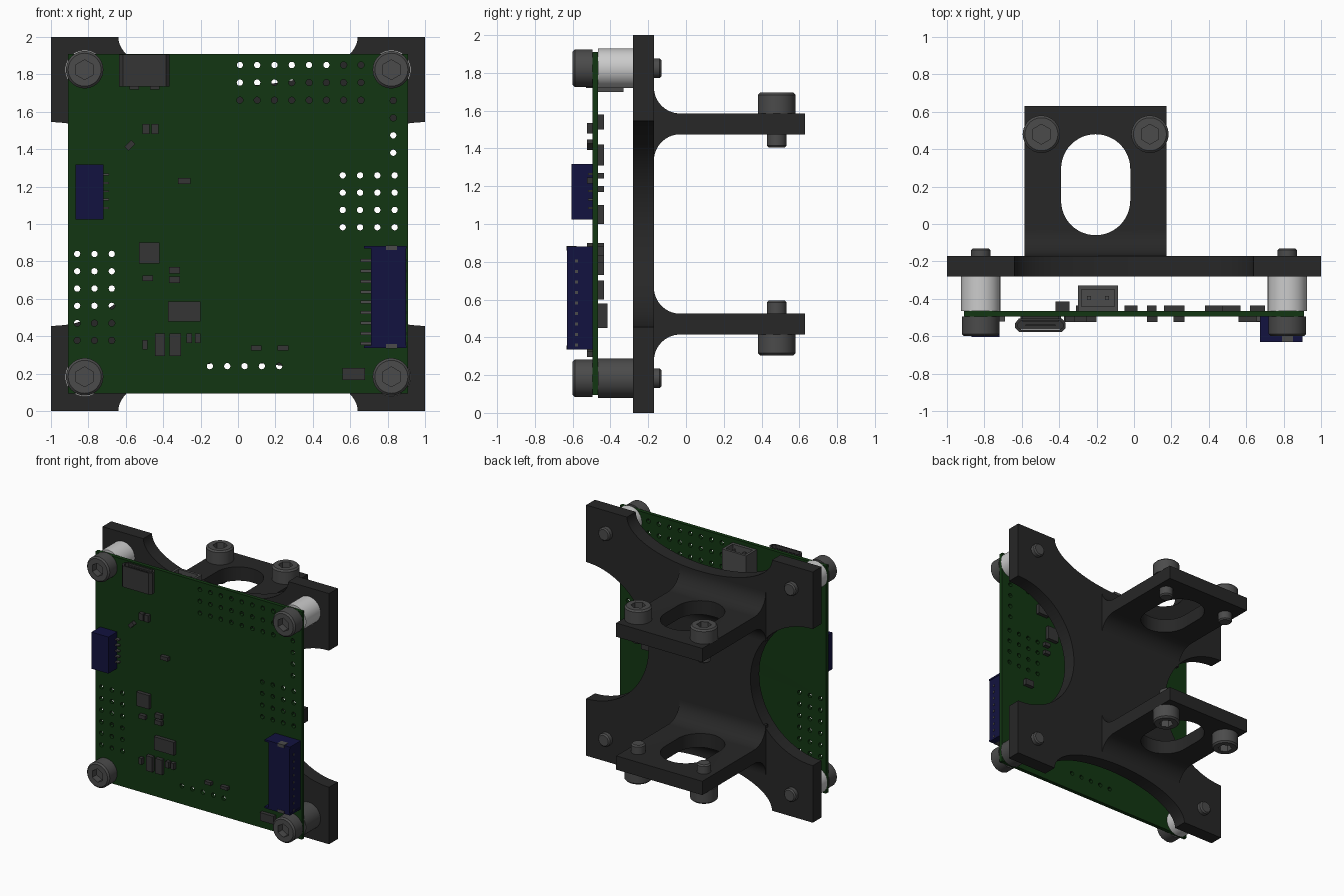
import bpy, bmesh
from math import sin, cos, pi, radians
from mathutils import Matrix, Vector

if "Cube" in bpy.data.objects:
    bpy.data.objects.remove(bpy.data.objects["Cube"])


def material(name, rgb):
    m = bpy.data.materials.new(name)
    m.diffuse_color = (*rgb, 1)
    m.use_nodes = True
    m.node_tree.nodes["Principled BSDF"].inputs["Base Color"].default_value = m.diffuse_color
    return m


BLACK = material("black_plastic", (.02, .02, .02))
STEEL = material("dark_steel", (.07, .07, .07))
CHIP = material("chip_grey", (.035, .035, .035))
GREEN = material("board_green", (.006, .037, .006))
BLUE = material("connector_blue", (.006, .006, .05))

XY = Matrix.Identity(4)
XZ = Matrix(((1, 0, 0, 0), (0, 0, -1, 0), (0, 1, 0, 0), (0, 0, 0, 1)))
YZ = Matrix(((0, 0, 1, 0), (1, 0, 0, 0), (0, 1, 0, 0), (0, 0, 0, 1)))


def finish(name, bm, mat=None):
    bmesh.ops.recalc_face_normals(bm, faces=bm.faces)
    me = bpy.data.meshes.new(name)
    bm.to_mesh(me)
    bm.free()
    ob = bpy.data.objects.new(name, me)
    bpy.context.collection.objects.link(ob)
    if mat:
        me.materials.append(mat)
    return ob


def prism(name, loops, plane, lo, hi, mat=None):
    """Flat outline with holes, extruded between lo and hi along the plane normal."""
    cu = bpy.data.curves.new(name, 'CURVE')
    cu.dimensions, cu.fill_mode, cu.extrude = '2D', 'BOTH', (hi - lo) / 2
    for pts in loops:
        s = cu.splines.new('POLY')
        s.points.add(len(pts) - 1)
        for p, (u, v) in zip(s.points, pts):
            p.co = (u, v, 0, 1)
        s.use_cyclic_u = True
    tmp = bpy.data.objects.new(name + "_outline", cu)
    bpy.context.collection.objects.link(tmp)
    dg = bpy.context.evaluated_depsgraph_get()
    me = bpy.data.meshes.new_from_object(tmp.evaluated_get(dg))
    bm = bmesh.new()
    bm.from_mesh(me)
    bpy.data.objects.remove(tmp)
    bmesh.ops.remove_doubles(bm, verts=bm.verts, dist=1e-5)
    mid = (lo + hi) / 2 * (-1 if plane is XZ else 1)
    bm.transform(plane @ Matrix.Translation((0, 0, mid)))
    return finish(name, bm, mat)


def arc(cx, cy, rx, ry, a0, a1, n=16):
    return [(cx + rx * cos(radians(a0 + (a1 - a0) * i / n)),
             cy + ry * sin(radians(a0 + (a1 - a0) * i / n))) for i in range(n + 1)]


def circle(cx, cy, r, n):
    return arc(cx, cy, r, r, 0, 360, n)[:-1]


def boxes(name, items, mat):
    """One object from boxes given as (x0, x1, y0, y1, z0, z1)."""
    bm = bmesh.new()
    for x0, x1, y0, y1, z0, z1 in items:
        m = (Matrix.Translation(((x0 + x1) / 2, (y0 + y1) / 2, (z0 + z1) / 2))
             @ Matrix.Diagonal((x1 - x0, y1 - y0, z1 - z0, 1)))
        bmesh.ops.create_cube(bm, size=1, matrix=m)
    return finish(name, bm, mat)


def turned(name, rings, pos, axis, mat=None, n=48):
    """Stack of (height, radius, is_hex) rings, capped at both ends."""
    bm = bmesh.new()
    rows = []
    for h, r, hexa in rings:
        row = []
        for i in range(n):
            a = 2 * pi * i / n
            k = r / cos((a + pi / 6) % (pi / 3) - pi / 6) if hexa else r
            row.append(bm.verts.new((k * cos(a), k * sin(a), h)))
        rows.append(row)
    for a, b in zip(rows, rows[1:]):
        for i in range(n):
            j = (i + 1) % n
            bm.faces.new((a[i], a[j], b[j], b[i]))
    bm.faces.new(rows[0])
    bm.faces.new(rows[-1])
    bm.transform(Matrix.Translation(pos) @ Vector(axis).to_track_quat('Z', 'Y').to_matrix().to_4x4())
    return finish(name, bm, mat)


def cap_screw(name, pos, axis, length, head):
    turned(name, [(-length, .042, 0), (.01 - length, .052, 0), (0, .052, 0), (0, .1, 0),
                  (head - .012, .1, 0), (head, .088, 0), (head, .046, 1), (head - .055, .046, 1)],
           pos, axis, STEEL)


# X-shaped mounting plate with four scooped sides
outline = ([(1, 2)] + arc(1, 1, .55, .545, 90, 270, 40) + [(1, 0)] + arc(0, 0, .64, .26, 0, 180, 40)
           + [(-1, 0)] + arc(-1, 1, .55, .545, -90, 90, 40) + [(-1, 2)] + arc(0, 2, .64, .26, 180, 360, 40))
prism("mounting_plate", [outline], XZ, -.28, -.17, BLACK)

# Two filleted flanges, each with a rounded slot
profile = ([(-.2, 1.725)] + arc(-.03, 1.725, .14, .14, 180, 270) + [(.63, 1.585), (.63, 1.475)]
           + arc(-.03, 1.335, .14, .14, 90, 180) + [(-.2, 1.335)])
slot = arc(-.205, .295, .185, .185, 0, 180, 24) + arc(-.205, .125, .185, .185, 180, 360, 24)
cutter = prism("slot_cutter", [slot], XY, .1, 1.9)
cutter.hide_render = True
cutter.hide_set(True)
for name, pts in (("upper_flange", profile), ("lower_flange", [(y, 2 - z) for y, z in profile])):
    ob = prism(name, [pts], YZ, -.585, .175, BLACK)
    mod = ob.modifiers.new("slot", 'BOOLEAN')
    mod.operation, mod.solver, mod.object = 'DIFFERENCE', 'EXACT', cutter
    dg = bpy.context.evaluated_depsgraph_get()
    cut = bpy.data.meshes.new_from_object(ob.evaluated_get(dg))
    ob.modifiers.clear()
    ob.data = cut
bpy.data.objects.remove(cutter)

# Flange screws
for x in (-.495, .085):
    cap_screw("upper_flange_screw", (x, .48, 1.585), (0, 0, 1), .18, .11)
    cap_screw("lower_flange_screw", (x, .48, .415), (0, 0, -1), .18, .11)

# Circuit board with drilled hole grids
spots = [(.01 + .0925 * i, 1.85 - .094 * j) for i in range(8) for j in range(3)]
spots += [(.83, 1.66 - .093 * j) for j in range(4)]
spots += [(.56 + .0925 * i, 1.26 - .0925 * j) for i in range(4) for j in range(4)]
spots += [(-.86 + .0925 * i, .84 - .0925 * j) for i in range(3) for j in range(6)]
spots += [(-.15 + .0925 * i, .24) for i in range(5)]
board = [(-.91, .095), (.91, .095), (.91, 1.91), (-.91, 1.91)]
prism("circuit_board", [board] + [circle(x, z, .017, 12) for x, z in spots], XZ, -.495, -.465, GREEN)

# Corner screws and spacers
for x in (-.82, .82):
    for z in (.183, 1.825):
        cap_screw("board_screw", (x, -.495, z), (0, -1, 0), .365, .105)
        dark = STEEL if (x > 0 and z < 1) else None
        turned("spacer", [(0, .105, 0), (.186, .105, 0)], (x, -.465, z), (0, 1, 0), dark)

# Power port on the top edge: hollow shell and tongue
shell = [(-.635, -.53), (-.615, -.505), (-.385, -.505), (-.365, -.53), (-.365, -.555),
         (-.385, -.577), (-.615, -.577), (-.635, -.555)]
inner = [(-.5 + (x + .5) * .9, -.541 + (y + .541) * .7) for x, y in shell]
prism("port_shell", [shell, inner], XY, 1.735, 1.905, CHIP)
boxes("port_core", [(-.62, -.38, -.565, -.515, 1.74, 1.80), (-.58, -.42, -.546, -.536, 1.8, 1.89),
                    (-.60, -.40, -.52, -.49, 1.75, 1.89), (-.58, -.53, -.53, -.495, 1.72, 1.74),
                    (-.47, -.42, -.53, -.495, 1.72, 1.74)], CHIP)

# Blue connectors with pins
boxes("left_connector", [(-.87, -.72, -.605, -.495, 1.025, 1.317)], BLUE)
boxes("left_connector_pins", [(-.72, -.69, -.52, -.495, 1.08 + .045 * i, 1.09 + .045 * i)
                              for i in range(5)], STEEL)
boxes("right_connector", [(.71, .897, -.63, -.495, .345, .875), (.675, .9, -.63, -.495, .868, .882),
                          (.675, .9, -.63, -.495, .336, .35)], BLUE)
boxes("right_connector_pins", [(x0, x1, y0, y1, .352 + .0555 * i, .368 + .0555 * i) for i in range(9)
                               for x0, x1, y0, y1 in ((.655, .712, -.52, -.495), (.89, .9, -.587, -.572))]
      + [(.79, .85, -.632, -.58, .335, .358), (.79, .85, -.632, -.58, .86, .884)], STEEL)

# Small chips on the front of the board (x0, x1, z0, z1)
front = [(-.51, -.472, 1.48, 1.535), (-.462, -.425, 1.48, 1.535), (-.32, -.255, 1.215, 1.245),
         (-.53, -.42, .79, .9), (-.51, -.455, .695, .725), (-.37, -.31, .735, .77),
         (-.37, -.31, .685, .72), (-.375, -.2, .48, .585), (-.445, -.39, .295, .415),
         (-.365, -.305, .295, .415), (-.275, -.245, .365, .415), (-.23, -.2, .365, .415),
         (-.51, -.485, .33, .38), (.07, .125, .325, .35), (.21, .27, .325, .35), (.56, .68, .165, .23)]
boxes("front_chips", [(a, b, -.525, -.495, c, d) for a, b, c, d in front], CHIP)
tilted = boxes("tilted_chip", [(-.025, .025, -.525, -.495, -.015, .015)], CHIP)
tilted.location = (-.578, 0, 1.42)
tilted.rotation_euler = (0, radians(-45), 0)

# Chips on the back of the board (x0, x1, z0, z1)
back = [(.47, .57, 1.5, 1.58), (.38, .48, 1.31, 1.42), (.46, .51, 1.24, 1.27), (.46, .51, 1.17, 1.2),
        (.62, .7, .83, .88), (.07, .12, .73, .8), (.16, .27, .6, .7), (-.31, -.2, .78, .9),
        (-.05, .02, 1.0, 1.1)]
boxes("back_chips", [(a, b, -.465, -.435, c, d) for a, b, c, d in back]
      + [(-.42, -.345, -.465, -.415, .45, .58)], CHIP)

# Back header socket: open-topped shell with two contacts
rect = lambda x0, x1, y0, y1: [(x0, y0), (x1, y0), (x1, y1), (x0, y1)]
prism("header_shell", [rect(-.3, -.085, -.465, -.33), rect(-.28, -.105, -.44, -.35)], XY, 1.7, 1.88, STEEL)
boxes("header_core", [(-.285, -.1, -.45, -.34, 1.705, 1.8), (-.25, -.23, -.405, -.385, 1.8, 1.87),
                      (-.155, -.135, -.405, -.385, 1.8, 1.87)], STEEL)

bpy.ops.object.select_all(action='SELECT')
bpy.context.view_layer.objects.active = bpy.data.objects["mounting_plate"]
bpy.ops.object.shade_smooth_by_angle(angle=radians(30))
